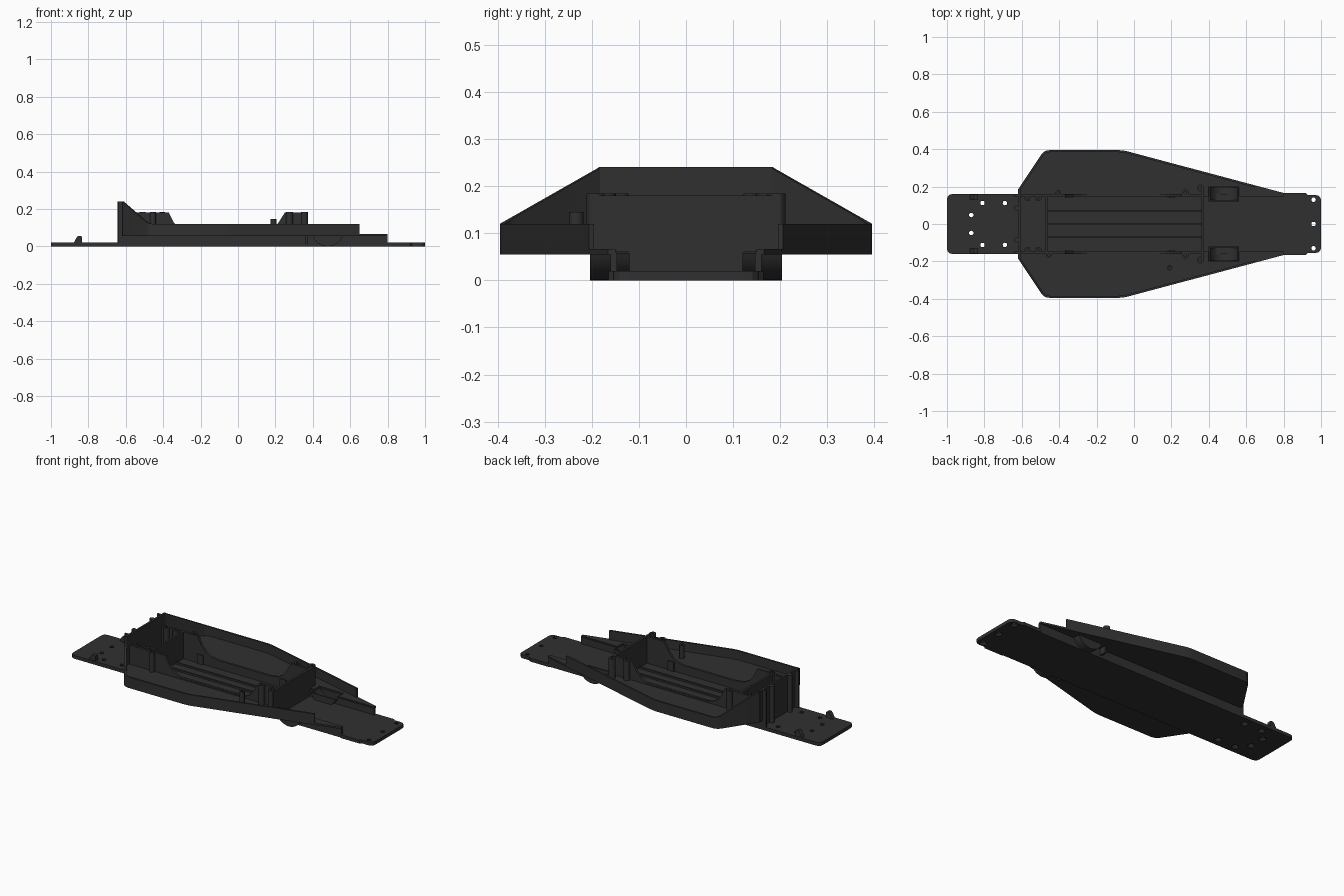
import bpy, bmesh, math
from mathutils import Vector

if "Cube" in bpy.data.objects:
    bpy.data.objects.remove(bpy.data.objects["Cube"])

mat = bpy.data.materials.new("black_plastic")
mat.diffuse_color = (0.03, 0.03, 0.03, 1)
mat.use_nodes = True
mat.node_tree.nodes["Principled BSDF"].inputs["Base Color"].default_value = mat.diffuse_color


def make(name, bm):
    bmesh.ops.recalc_face_normals(bm, faces=bm.faces)
    me = bpy.data.meshes.new(name)
    bm.to_mesh(me)
    bm.free()
    ob = bpy.data.objects.new(name, me)
    me.materials.append(mat)
    bpy.context.collection.objects.link(ob)
    return ob


def prism(name, pts, axis, lo, hi):
    """Extrude a 2D outline: axis z uses (x, y), axis y uses (x, z), axis x uses (y, z)."""
    put = {"z": lambda a, b, t: (a, b, t), "y": lambda a, b, t: (a, t, b),
           "x": lambda a, b, t: (t, a, b)}[axis]
    bm = bmesh.new()
    A = [bm.verts.new(put(*p, lo)) for p in pts]
    B = [bm.verts.new(put(*p, hi)) for p in pts]
    bm.faces.new(A)
    bm.faces.new(B)
    n = len(pts)
    for i in range(n):
        j = (i + 1) % n
        bm.faces.new((A[i], A[j], B[j], B[i]))
    return make(name, bm)


def box(name, x0, x1, y0, y1, z0, z1):
    return prism(name, [(x0, y0), (x1, y0), (x1, y1), (x0, y1)], "z", z0, z1)


def arc(cx, cy, r, a0, a1, n):
    return [(cx + r * math.cos(math.radians(a0 + (a1 - a0) * i / n)),
             cy + r * math.sin(math.radians(a0 + (a1 - a0) * i / n))) for i in range(n + 1)]


def circle(cx, cy, r, n=20):
    return arc(cx, cy, r, 0, 360, n)[:-1]


def fillet(path, r, closed=True):
    """Round the corners of a path, whatever its dimension."""
    P = [Vector(p) for p in path]
    out = []
    for i, p in enumerate(P):
        if not closed and i in (0, len(P) - 1):
            out.append(p)
            continue
        a, c = P[i - 1] - p, P[(i + 1) % len(P)] - p
        a = p + a.normalized() * min(r, a.length * 0.4)
        c = p + c.normalized() * min(r, c.length * 0.4)
        for t in (0, 0.33, 0.67, 1):
            out.append(a * (1 - t) ** 2 + p * 2 * t * (1 - t) + c * t * t)
    return out


def wall(name, path, z0, thick):
    """Upright wall along (x, y, top) points, thickened to the right of travel."""
    bm = bmesh.new()
    rings = []
    for i, p in enumerate(path):
        d0 = (p - path[max(i - 1, 0)]).xy
        d1 = (path[min(i + 1, len(path) - 1)] - p).xy
        d0 = (d0 if d0.length > 1e-6 else d1).normalized()
        d1 = (d1 if d1.length > 1e-6 else d0).normalized()
        n0, n1 = Vector((d0.y, -d0.x)), Vector((d1.y, -d1.x))
        m = (n0 + n1).normalized()
        q = p.xy + m * thick / max(m.dot(n0), 0.3)
        rings.append([bm.verts.new(v) for v in (
            (p.x, p.y, z0), (p.x, p.y, p.z), (q.x, q.y, p.z), (q.x, q.y, z0))])
    for A, B in zip(rings, rings[1:]):
        for k in range(4):
            bm.faces.new((A[k], A[(k + 1) % 4], B[(k + 1) % 4], B[k]))
    bm.faces.new(rings[0])
    bm.faces.new(rings[-1])
    return make(name, bm)


def cut(ob, cutter):
    m = ob.modifiers.new("cut", "BOOLEAN")
    m.operation = "DIFFERENCE"
    m.object = cutter
    cutter.hide_render = True
    cutter.hide_set(True)


def flip(pts, s):
    return [(x, y * s) for x, y in pts]


# long floor plate with countersunk screw holes
half = [(1.0, 0.155), (0.93, 0.155), (0.92, 0.165), (0.8, 0.165), (0.79, 0.16), (-1.0, 0.16)]
corner = fillet([(1, -0.155), (1, 0.155), (-1, 0.16), (-1, -0.16)], 0.03)
top = [tuple(p) for p in corner[4:8]] + half[1:5] + [tuple(p) for p in corner[8:12]]
plate = prism("floor_plate", top + flip(top[::-1], -1), "z", 0, 0.02)
bm = bmesh.new()
holes = [(0.96, 0)] + [(x, y * s) for s in (1, -1) for x, y in
                       ((0.96, 0.13), (-0.87, 0.048), (-0.81, 0.112), (-0.69, 0.112))]
for x, y in holes:
    rings = [[bm.verts.new((*p, z)) for p in circle(x, y, r, 16)]
             for z, r in ((-0.01, 0.021), (0.002, 0.021), (0.012, 0.012), (0.04, 0.012))]
    for A, B in zip(rings, rings[1:]):
        for k in range(16):
            bm.faces.new((A[k], A[(k + 1) % 16], B[(k + 1) % 16], B[k]))
    bm.faces.new(rings[0])
    bm.faces.new(rings[-1])
cut(plate, make("screw_hole_cutter", bm))

# long ribs on the battery floor
for y in (-0.07, 0, 0.07):
    box("battery_floor_rib", -0.47, 0.36, y - 0.005, y + 0.005, 0.015, 0.03)

# cross walls
box("rear_wall", -0.62, -0.608, -0.186, 0.186, 0.055, 0.24)
box("rear_wall_base", -0.62, -0.608, -0.16, 0.16, 0.0, 0.06)
box("rear_bulkhead", -0.475, -0.463, -0.155, 0.155, 0.015, 0.18)
box("front_bulkhead", 0.362, 0.375, -0.2, 0.2, 0.015, 0.18)

# side profile of the channel wall, low in the middle
side = [(-0.615, 0.005), (0.8, 0.005), (0.8, 0.06), (0.375, 0.06), (0.375, 0.18), (0.25, 0.18),
        (0.215, 0.125), (0.19, 0.095), (0.16, 0.077), (0.11, 0.07), (-0.22, 0.07), (-0.28, 0.078),
        (-0.32, 0.1), (-0.345, 0.13), (-0.37, 0.18), (-0.615, 0.18)]
outline = [(-0.62, 0.184, 0.24), (-0.48, 0.395, 0.12), (-0.06, 0.395, 0.12), (0.65, 0.206, 0.12)]

for s, tag in ((1, "left"), (-1, "right")):
    def span(a, b):
        return sorted((a * s, b * s))
    ch = prism(tag + "_channel_wall", side, "y", *span(0.146, 0.16))

    # side pod floor and its outer wall
    path = fillet(outline, 0.03, closed=False)
    floor = [(p.x, p.y) for p in path] + [(0.8, 0.166), (0.8, 0.15), (-0.62, 0.15)]
    pod = prism(tag + "_pod_floor", flip(floor, s), "z", 0.055, 0.066)
    wall(tag + "_pod_wall", [Vector((p.x, p.y * s, p.z)) for p in path], 0.055, 0.011 * s)

    # rounded trough hanging below the pod floor near the front
    cutter = prism(tag + "_trough_cutter", circle(0.48, 0.087, 0.084, 32), "y", *span(0.125, 0.2))
    cut(ch, cutter)
    cut(pod, cutter)
    outer = arc(0.48, 0.087, 0.087, 200, 340, 20)
    inner = arc(0.48, 0.087, 0.077, 340, 200, 20)
    prism(tag + "_trough", outer + inner, "y", *span(0.122, 0.203))
    prism(tag + "_trough_outer_cap", outer, "y", *span(0.196, 0.204))
    prism(tag + "_trough_inner_cap", outer, "y", *span(0.12, 0.128))

    # screw bosses along the channel
    for x, y, z0, r in ((0.355, 0.192, 0.06, 0.019), (0.275, 0.168, 0.06, 0.018),
                        (-0.405 if s > 0 else -0.455, 0.165, 0.06, 0.016),
                        (-0.57, 0.138, 0.015, 0.016), (-0.51, 0.138, 0.015, 0.016)):
        boss = prism(tag + "_screw_boss", circle(x, y * s, r), "z", z0, 0.184)
        cut(boss, prism("boss_hole_cutter", circle(x, y * s, r * 0.4, 12), "z", 0.15, 0.2))
    for x in (-0.35, 0.2):
        box(tag + "_channel_rib", x - 0.02, x + 0.02, *span(0.138, 0.15), 0.015, 0.075)

    # upright ribs behind the rear wall, and stop lugs on the tail
    prism(tag + "_rear_rib", circle(-0.63, 0.085 * s, 0.013), "z", 0.01, 0.24)
    box(tag + "_rear_edge_rib", -0.642, -0.615, *span(0.148, 0.16), 0.01, 0.24)
    prism(tag + "_tail_lug", [(-0.88, 0.015), (-0.835, 0.015), (-0.835, 0.052), (-0.842, 0.056),
                              (-0.855, 0.056), (-0.865, 0.045)], "y", *span(0.132, 0.157))

# antenna post on the right pod floor
post = prism("antenna_post", circle(0.19, -0.233, 0.015), "z", 0.06, 0.145)
cut(post, prism("post_hole_cutter", circle(0.19, -0.233, 0.007, 12), "z", 0.08, 0.2))

# smooth the rounded parts that carry no cuts
bpy.ops.object.select_all(action="DESELECT")
for ob in bpy.context.collection.objects:
    if not ob.modifiers and not ob.hide_render:
        ob.select_set(True)
        bpy.context.view_layer.objects.active = ob
bpy.ops.object.shade_smooth_by_angle()
